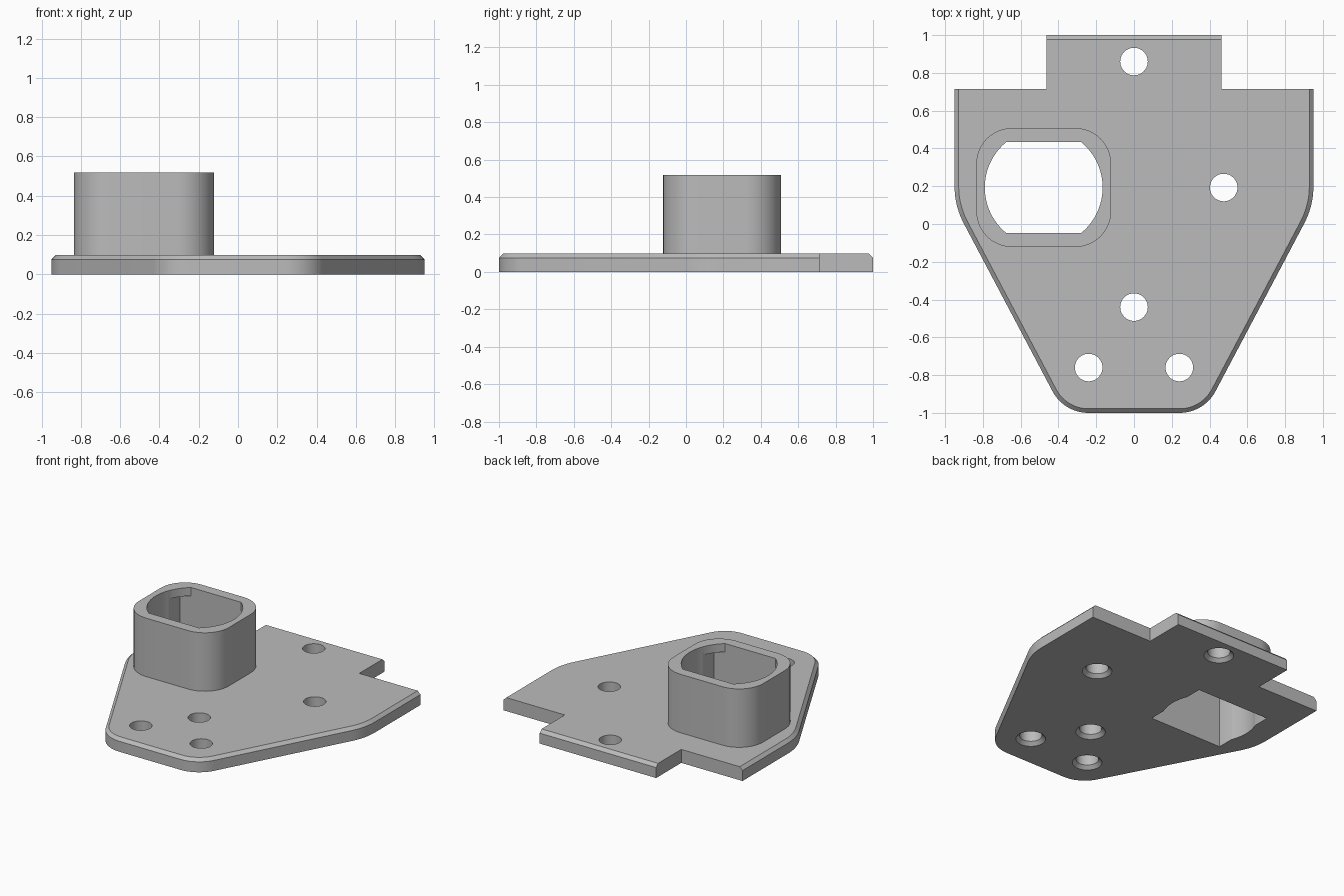
import bpy, bmesh
from math import pi, cos, sin, tan, asin, radians
from mathutils import Vector

if "Cube" in bpy.data.objects:
    bpy.data.objects.remove(bpy.data.objects["Cube"], do_unlink=True)

PLATE_TOP, HOUSING_TOP, LIP = 0.097, 0.517, 0.06
CHAMFER = 0.022
SOCKET = Vector((-0.478, 0.193))      # centre of the socket
BORE, FLAT, POCKET = 0.312, 0.24, 0.288

grey = bpy.data.materials.new("plain grey")
grey.use_nodes = True
grey.diffuse_color = (0.5, 0.5, 0.5, 1)
grey.node_tree.nodes["Principled BSDF"].inputs["Base Color"].default_value = (0.5, 0.5, 0.5, 1)


def filleted(corners, steps=12):
    """Outline from (x, y, radius) corners, with rounded corners where radius > 0."""
    points = []
    for i, (x, y, radius) in enumerate(corners):
        p = Vector((x, y))
        if not radius:
            points.append(p)
            continue
        a = (Vector(corners[i - 1][:2]) - p).normalized()
        b = (Vector(corners[(i + 1) % len(corners)][:2]) - p).normalized()
        half = a.angle(b) / 2
        centre = p + (a + b).normalized() * radius / sin(half)
        start = p + a * radius / tan(half) - centre
        turn = a.angle_signed(b)
        sweep = (pi - 2 * half) * (1 if turn > 0 else -1)
        for k in range(steps + 1):
            t = sweep * k / steps
            points.append(centre + Vector((start.x * cos(t) - start.y * sin(t),
                                           start.x * sin(t) + start.y * cos(t))))
    return points


def prism(name, outline, z0, z1, bevel_rule=None):
    bm = bmesh.new()
    base = bm.faces.new([bm.verts.new((p[0], p[1], z0)) for p in outline])
    new = bmesh.ops.extrude_face_region(bm, geom=[base])["geom"]
    bmesh.ops.translate(bm, vec=(0, 0, z1 - z0),
                        verts=[v for v in new if isinstance(v, bmesh.types.BMVert)])
    bmesh.ops.recalc_face_normals(bm, faces=bm.faces)
    if bevel_rule:
        edges = [e for e in bm.edges if all(abs(v.co.z - z1) < 1e-5 for v in e.verts)
                 and bevel_rule((e.verts[0].co + e.verts[1].co) / 2)]
        bmesh.ops.bevel(bm, geom=edges, offset=CHAMFER, segments=1, affect='EDGES')
    return finish(name, bm)


def finish(name, bm):
    mesh = bpy.data.meshes.new(name)
    bm.to_mesh(mesh)
    bm.free()
    mesh.materials.append(grey)
    obj = bpy.data.objects.new(name, mesh)
    bpy.context.collection.objects.link(obj)
    return obj


def cone(name, x, y, r0, r1, z0, z1):
    bm = bmesh.new()
    bmesh.ops.create_cone(bm, cap_ends=True, segments=40, radius1=r0, radius2=r1, depth=z1 - z0)
    bmesh.ops.translate(bm, vec=(x, y, (z0 + z1) / 2), verts=bm.verts)
    return finish(name, bm)


def cut(target, cutter):
    cutter.hide_render = True
    mod = target.modifiers.new("cut", 'BOOLEAN')
    mod.operation, mod.solver, mod.object = 'DIFFERENCE', 'EXACT', cutter
    bpy.context.view_layer.objects.active = target
    bpy.ops.object.modifier_apply(modifier=mod.name)


def box_outline(w, h, radius=0):
    return filleted([(SOCKET.x + sx * w, SOCKET.y + sy * h, radius)
                     for sx, sy in ((-1, -1), (1, -1), (1, 1), (-1, 1))])


# Plate: tapered front, wide shoulders and a rear tab
right_half = [(0.371, -1, 0.215), (0.95, 0.095, 0.42), (0.95, 0.715, 0),
              (0.463, 0.715, 0), (0.463, 1, 0)]
corners = right_half + [(-x, y, r) for x, y, r in reversed(right_half)]
plate = prism("mounting_plate", filleted(corners), 0, PLATE_TOP,
              lambda m: m.y < 0.71 or m.y > 0.99)

# Raised socket housing
housing = prism("socket_housing", box_outline(0.357, 0.315, 0.19), PLATE_TOP, HOUSING_TOP)

# Double-flat bore right through, and a squared pocket stopping below the lip
limit = asin(FLAT / BORE)
bore_outline = [SOCKET + BORE * Vector((cos(side + t), sin(side + t)))
                for side in (0, pi) for t in [limit * (k / 12 - 1) for k in range(25)]]
cutters = [prism("bore_cutter", bore_outline, -0.2, 0.8),
           prism("pocket_cutter", box_outline(POCKET, FLAT), -0.1, HOUSING_TOP - LIP)]
for cutter in cutters:
    cut(plate, cutter)
    cut(housing, cutter)

# Screw holes, countersunk underneath
for x, y in ((0, 0.86), (0.475, 0.193), (0, -0.44), (-0.24, -0.76), (0.24, -0.76)):
    hole = cone("hole_cutter", x, y, 0.073, 0.073, -0.1, 0.3)
    sink = cone("countersink_cutter", x, y, 0.121, 0.073, -0.024, 0.024)
    for cutter in (hole, sink):
        cut(plate, cutter)
        cutters.append(cutter)

for cutter in cutters:
    bpy.data.objects.remove(cutter, do_unlink=True)

# Smooth the rounded walls, keep the hard edges crisp
bpy.ops.object.select_all(action='DESELECT')
for obj in (plate, housing):
    obj.select_set(True)
bpy.context.view_layer.objects.active = plate
bpy.ops.object.shade_smooth_by_angle(angle=radians(25))
